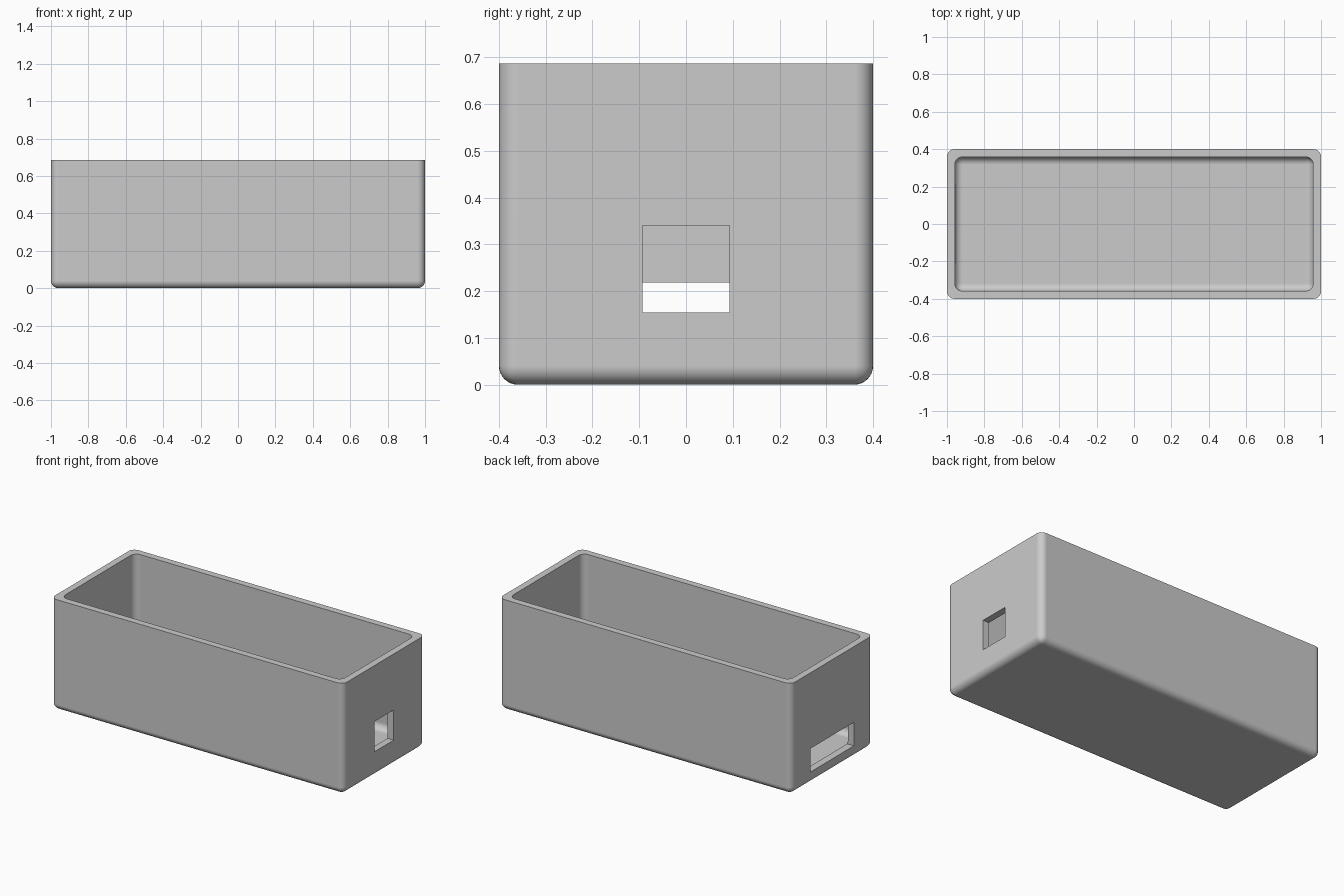
import bpy
import bmesh
from mathutils import Vector

cube = bpy.data.objects.get("Cube")
if cube:
    bpy.data.objects.remove(cube, do_unlink=True)

LENGTH, WIDTH, HEIGHT = 2.0, 0.8, 0.687
WALL, FLOOR, RADIUS = 0.042, 0.05, 0.04

grey = bpy.data.materials.new("plain grey")
grey.use_nodes = True
colour = (0.6, 0.6, 0.6, 1)
grey.diffuse_color = colour
grey.node_tree.nodes["Principled BSDF"].inputs["Base Color"].default_value = colour


def block(name, low, high, radius=0):
    """Box between two corners; a radius rounds every edge except the top rim."""
    low, high = Vector(low), Vector(high)
    bm = bmesh.new()
    bmesh.ops.create_cube(bm, size=1)
    for v in bm.verts:
        v.co = (low + high) / 2 + v.co * (high - low)
    if radius:
        edges = [e for e in bm.edges if any(v.co.z < high.z - 0.001 for v in e.verts)]
        bmesh.ops.bevel(bm, geom=edges, offset=radius, offset_type='OFFSET',
                        segments=8, profile=0.5, affect='EDGES')
    mesh = bpy.data.meshes.new(name)
    bm.to_mesh(mesh)
    bm.free()
    obj = bpy.data.objects.new(name, mesh)
    mesh.materials.append(grey)
    bpy.context.collection.objects.link(obj)
    return obj


# Rounded outer shell
x, y = LENGTH / 2, WIDTH / 2
case = block("open_case", (-x, -y, 0), (x, y, HEIGHT), RADIUS)

# Rounded cavity, square port in the left end, wide slot in the right end
cutters = [
    block("cavity_cutter", (WALL - x, WALL - y, FLOOR), (x - WALL, y - WALL, 1), RADIUS),
    block("square_port_cutter", (x - 0.1, -0.093, 0.154), (x + 0.1, 0.093, 0.34)),
    block("wide_slot_cutter", (-x - 0.1, -0.213, 0.073), (-x + 0.1, 0.213, 0.218)),
]
bpy.ops.object.select_all(action='DESELECT')
bpy.context.view_layer.objects.active = case
case.select_set(True)
for cutter in cutters:
    cutter.hide_render = True
    mod = case.modifiers.new(cutter.name, 'BOOLEAN')
    mod.operation = 'DIFFERENCE'
    mod.solver = 'EXACT'
    mod.object = cutter
    bpy.ops.object.modifier_apply(modifier=mod.name)
    bpy.data.objects.remove(cutter, do_unlink=True)

# Smooth fillets with crisp rim and openings
bpy.ops.object.shade_smooth_by_angle(angle=0.6)
normals = case.modifiers.new("flat_walls", 'WEIGHTED_NORMAL')
normals.keep_sharp = True
